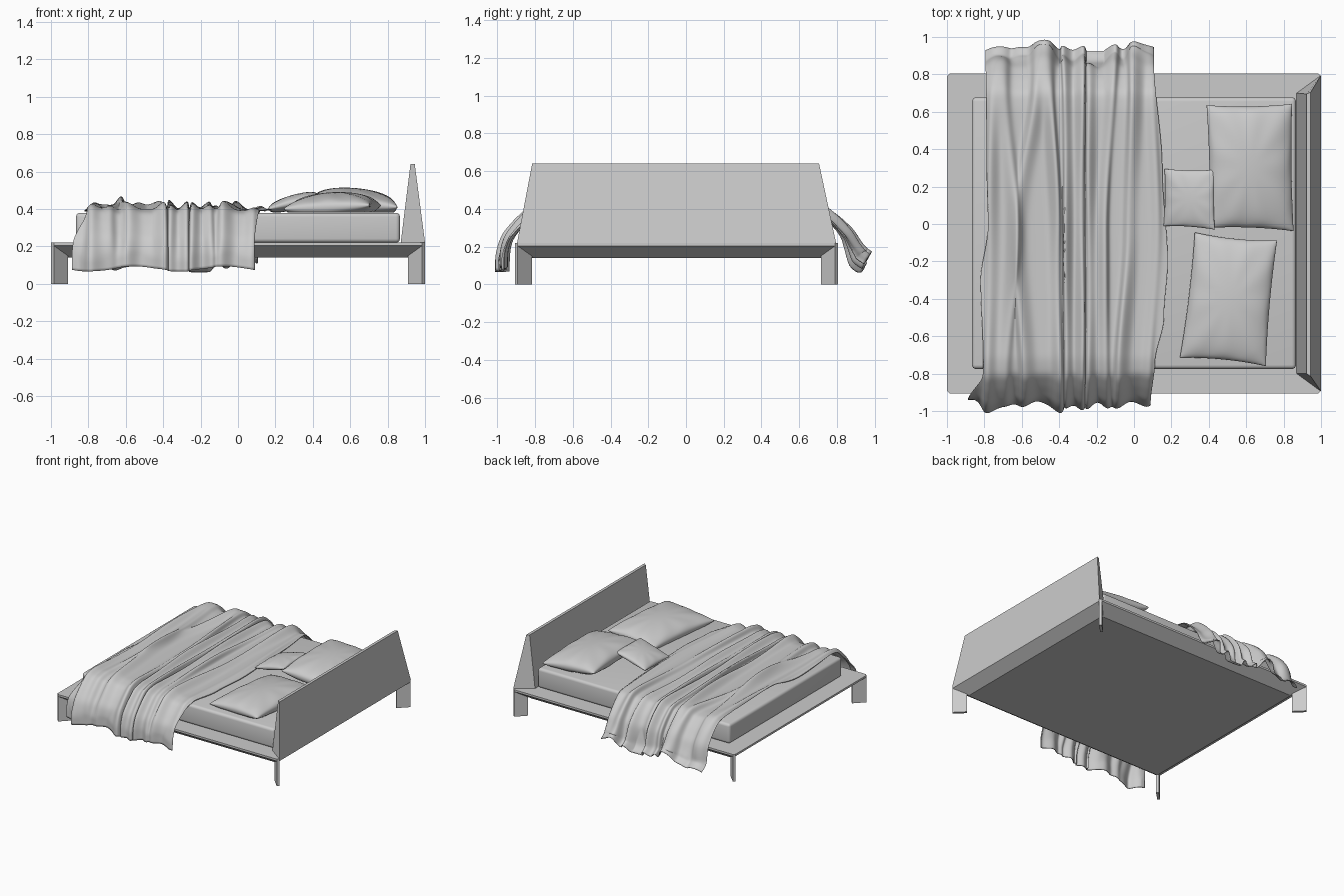
import bpy, bmesh, math
from mathutils import Vector

if "Cube" in bpy.data.objects:
    bpy.data.objects.remove(bpy.data.objects["Cube"])


def make(name, verts, faces, smooth=None):
    me = bpy.data.meshes.new(name)
    me.from_pydata([tuple(v) for v in verts], [], faces)
    bm = bmesh.new()
    bm.from_mesh(me)
    bmesh.ops.remove_doubles(bm, verts=bm.verts, dist=1e-5)
    bmesh.ops.recalc_face_normals(bm, faces=bm.faces)
    bm.to_mesh(me)
    bm.free()
    ob = bpy.data.objects.new(name, me)
    bpy.context.collection.objects.link(ob)
    if smooth:
        bpy.ops.object.select_all(action='DESELECT')
        bpy.context.view_layer.objects.active = ob
        ob.select_set(True)
        bpy.ops.object.shade_smooth_by_angle(angle=math.radians(smooth))
    return ob


def loft(name, rings):
    # closed solid through a stack of equal-sized rings
    n = len(rings[0])
    verts = [v for r in rings for v in r]
    faces = [(k * n + i, k * n + (i + 1) % n, (k + 1) * n + (i + 1) % n, (k + 1) * n + i)
             for k in range(len(rings) - 1) for i in range(n)]
    faces += [tuple(range(n)), tuple(range(len(verts) - n, len(verts)))]
    return make(name, verts, faces)


def interp(table, t):
    if t <= table[0][0]:
        return table[0][1]
    for (a, p), (b, q) in zip(table, table[1:]):
        if t <= b:
            f = (t - a) / (b - a)
            f = f * f * (3 - 2 * f)
            return p + (q - p) * f
    return table[-1][1]


def grid_faces(nu, nv, off=0):
    return [(off + j * (nu + 1) + i, off + j * (nu + 1) + i + 1,
             off + (j + 1) * (nu + 1) + i + 1, off + (j + 1) * (nu + 1) + i)
            for j in range(nv) for i in range(nu)]


X, Y0, Y1, C, IN = 1.0, -0.907, 0.805, 0.015, 0.09

# platform: thin top slab with sides sloping inward underneath
def octagon(inset, z):
    x, a, b = X - inset, Y0 + inset, Y1 - inset
    return [(-x + C, a, z), (x - C, a, z), (x, a + C, z), (x, b - C, z),
            (x - C, b, z), (-x + C, b, z), (-x, b - C, z), (-x, a + C, z)]

loft("platform", [octagon(IN, 0.14), octagon(0, 0.204), octagon(0, 0.22)])

# legs: thin plates standing on the corner diagonals
for sx, side in ((-1, "left"), (1, "right")):
    for sy, yc, end in ((-1, Y0, "front"), (1, Y1, "back")):
        def ring(z, d):
            return [(sx * (X - C), yc, z), (sx * X, yc - sy * C, z),
                    (sx * (X - d), yc - sy * (d + C), z), (sx * (X - d - C), yc - sy * d, z)]
        loft(f"{end}_{side}_leg", [ring(0, 0.075), ring(0.204, 0.075)])

# headboard: wedge with mitred ends
loft("headboard", [
    [(0.87, -0.80, 0.22), (1.0, -0.895, 0.22), (1.0, 0.795, 0.22), (0.87, 0.70, 0.22)],
    [(0.922, -0.80, 0.64), (0.945, -0.815, 0.64), (0.945, 0.705, 0.64), (0.922, 0.695, 0.64)]])

# mattress
def rect(z):
    return [(-0.866, -0.775, z), (0.866, -0.775, z), (0.866, 0.677, z), (-0.866, 0.677, z)]

mattress = loft("mattress", [rect(0.22), rect(0.38)])
bev = mattress.modifiers.new("soft_edges", 'BEVEL')
bev.width, bev.segments = 0.022, 4
for p in mattress.data.polygons:
    p.use_smooth = True


# pillows: puffed four-corner cushions resting on the mattress
def pillow(name, corners, puff, pinch, seed, floor):
    n = 36
    c = [Vector(p) for p in corners]
    verts, faces = [], []
    for sgn in (1, -1):
        off = len(verts)
        for j in range(n + 1):
            for i in range(n + 1):
                s = math.sin((i / n - 0.5) * math.pi)
                t = math.sin((j / n - 0.5) * math.pi)
                s2 = s * (1 - pinch * (1 - t * t))
                t2 = t * (1 - pinch * (1 - s * s))
                u, v = (s2 + 1) / 2, (t2 + 1) / 2
                p = c[0].lerp(c[1], u).lerp(c[3].lerp(c[2], u), v)
                d = max(0, (1 - s * s) * (1 - t * t))
                ang = math.atan2(t, s)
                wr = 0.05 * math.sin(9 * ang + seed) * (s * s + t * t) * d ** 0.3
                h = puff * (d ** 0.42 + wr * min(1, d * 6))
                p.z = max(p.z + sgn * h, floor + 0.0 * h)
                verts.append(p)
        faces += grid_faces(n, n, off)
    make(name, verts, faces, 60)

pillow("back_pillow", [(0.405, -0.02, 0.445), (0.853, -0.038, 0.41),
                       (0.845, 0.642, 0.41), (0.388, 0.635, 0.445)], 0.085, 0.03, 1, 0.381)
pillow("front_pillow", [(0.245, -0.715, 0.40), (0.705, -0.76, 0.42),
                        (0.765, -0.088, 0.42), (0.325, -0.045, 0.40)], 0.08, 0.04, 3, 0.381)
pillow("small_pillow", [(0.158, -0.01, 0.40), (0.432, -0.03, 0.47),
                        (0.432, 0.29, 0.475), (0.163, 0.295, 0.40)], 0.04, 0.04, 5, 0.381)

# blanket: path over the bed from back hem to front hem (y, z)
path = [(0.93, 0.075), (0.875, 0.11), (0.855, 0.18), (0.835, 0.245), (0.775, 0.32),
        (0.70, 0.385), (0.62, 0.393), (-0.72, 0.393), (-0.80, 0.375), (-0.865, 0.31),
        (-0.925, 0.235), (-0.945, 0.16), (-0.945, 0.08)]
cum = [0]
for a, b in zip(path, path[1:]):
    cum.append(cum[-1] + math.dist(a, b))
NV, NU = 150, 200

def on_path(s):
    for k in range(len(path) - 1):
        if s <= cum[k + 1] or k == len(path) - 2:
            f = (s - cum[k]) / (cum[k + 1] - cum[k])
            return [path[k][i] + (path[k + 1][i] - path[k][i]) * f for i in (0, 1)]

line = [on_path(cum[-1] * j / NV) for j in range(NV + 1)]
for _ in range(3):
    line = [line[0]] + [[(line[j - 1][i] + 2 * line[j][i] + line[j + 1][i]) / 4 for i in (0, 1)]
                        for j in range(1, NV)] + [line[-1]]

left = [(-0.96, -0.89), (-0.78, -0.80), (-0.3, -0.82), (0.0, -0.77), (0.4, -0.78), (0.9, -0.79)]
right = [(-0.95, 0.08), (-0.75, 0.11), (-0.5, 0.16), (-0.2, 0.18), (0.3, 0.15), (0.9, 0.10)]
# folds: x at back, x in the middle, x at front, height, width
folds = [(-0.75, -0.76, -0.77, 0.035, 0.030), (-0.71, -0.64, -0.70, 0.045, 0.035),
         (-0.50, -0.62, -0.57, 0.040, 0.035), (-0.46, -0.42, -0.41, 0.045, 0.025),
         (-0.36, -0.35, -0.35, 0.050, 0.018), (-0.29, -0.29, -0.29, 0.045, 0.020),
         (-0.23, -0.23, -0.23, 0.040, 0.020), (-0.12, -0.17, -0.16, 0.040, 0.025),
         (0.01, -0.02, -0.07, 0.045, 0.030), (0.09, 0.12, 0.07, 0.018, 0.025)]
verts = []
for j in range(NV + 1):
    y, z = line[j]
    a, b = line[max(j - 1, 0)], line[min(j + 1, NV)]
    ty, tz = b[0] - a[0], b[1] - a[1]
    ln = math.hypot(ty, tz)
    ny, nz = tz / ln, -ty / ln
    drape = min(1, max(0, (0.39 - z) / 0.25))
    xl, xr = interp(left, y), interp(right, y)
    for i in range(NU + 1):
        x = xl + (xr - xl) * i / NU
        h, dx = 0.0, 0.0
        for k, (xb, xm, xf, amp, w) in enumerate(folds):
            c = interp([(-0.9, xf), (-0.05, xm), (0.85, xb)], y)
            w2 = w * (1 + 0.35 * drape)
            e = math.exp(-((x - c) / w2) ** 2)
            g = amp * (0.8 + 0.25 * math.sin(5 * y + 2.1 * k)) * (1 + 0.25 * drape)
            h += g * e
            dx += 0.35 * g * e * (1 if k % 2 else -1)
        h += 0.004 * math.sin(17 * x + 4 * y)
        flare = drape ** 3 * (0.012 * math.sin(38 * x) + (0.03 * math.sin(11 * x + 1) if y > 0 else 0))
        h = max(h + flare, -0.008)
        hem = drape ** 2 * 0.014 * math.sin(13 * x + (1 if y > 0 else 2.5))
        verts.append((x + dx, y + ny * h, max(z + nz * h + hem, 0.065)))
blanket = make("blanket", verts, grid_faces(NU, NV), 70)
sol = blanket.modifiers.new("cloth_thickness", 'SOLIDIFY')
sol.thickness, sol.offset = 0.006, 0
